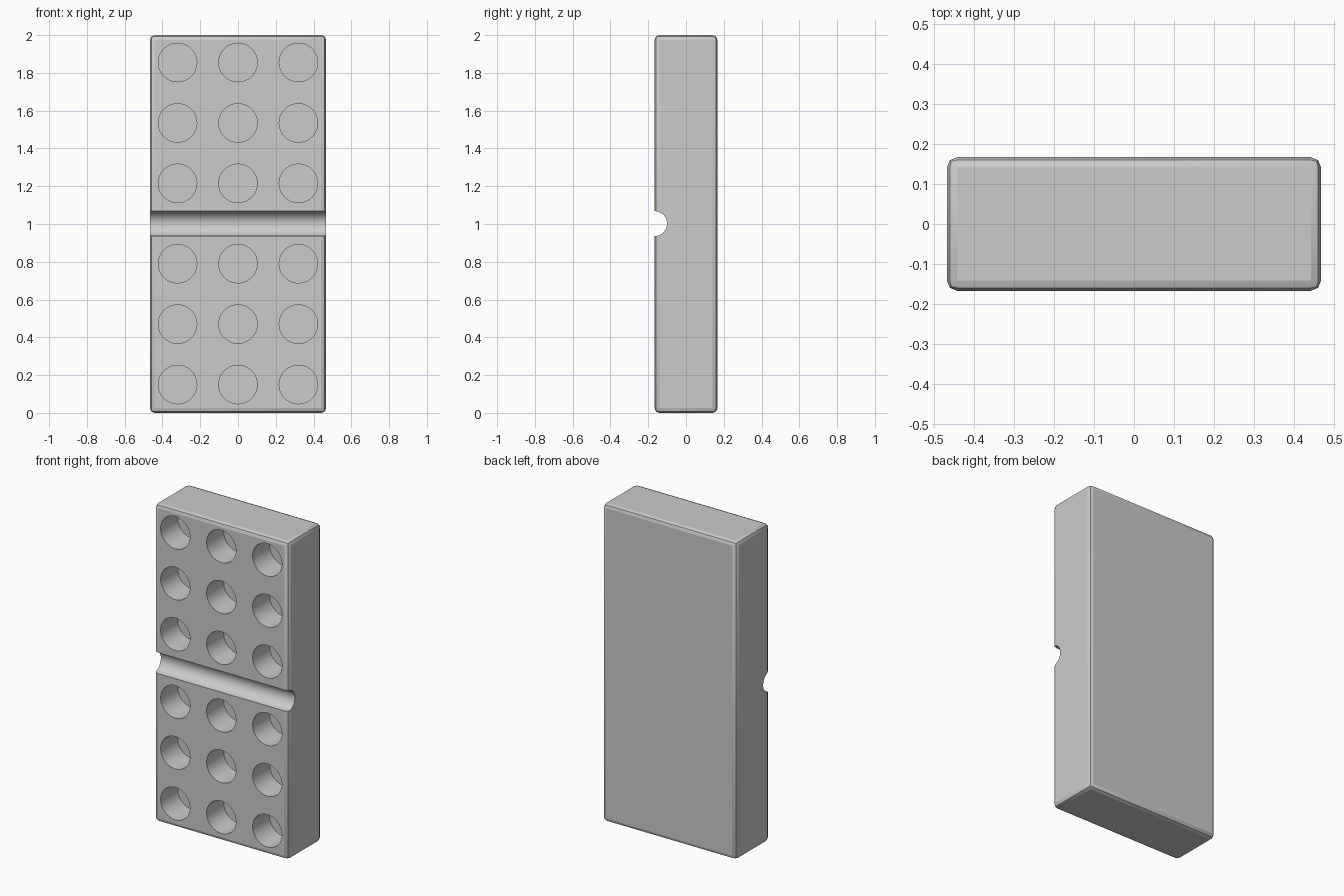
import bpy
from math import radians, pi

cube = bpy.data.objects.get("Cube")
if cube:
    bpy.data.objects.remove(cube, do_unlink=True)

WIDTH, DEPTH, HEIGHT = 0.933, 0.333, 2.0
FRONT = -DEPTH / 2
HOLE_RADIUS, HOLE_DEPTH = 0.102, 0.17
GROOVE_RADIUS = 0.066

grey = bpy.data.materials.new("plain grey")
grey.use_nodes = True
colour = (0.6, 0.6, 0.6, 1)
grey.diffuse_color = colour
grey.node_tree.nodes["Principled BSDF"].inputs["Base Color"].default_value = colour


def cutter(name, radius, length, location, rotation):
    """Hidden cylinder used to carve the tile."""
    bpy.ops.mesh.primitive_cylinder_add(vertices=48, radius=radius, depth=length,
                                        location=location, rotation=rotation)
    obj = bpy.context.object
    obj.name = name
    obj.data.materials.append(grey)
    return obj


def apply_modifier(obj, modifier):
    bpy.context.view_layer.objects.active = obj
    bpy.ops.object.modifier_apply(modifier=modifier.name)


# Tile body with rounded edges
bpy.ops.mesh.primitive_cube_add(size=1, location=(0, 0, HEIGHT / 2))
tile = bpy.context.object
tile.name = "domino_tile"
tile.scale = (WIDTH, DEPTH, HEIGHT)
bpy.ops.object.transform_apply(location=False, rotation=False, scale=True)
tile.data.materials.append(grey)
bevel = tile.modifiers.new("rounded edges", 'BEVEL')
bevel.width = 0.025
bevel.segments = 2
apply_modifier(tile, bevel)

# Dividing groove across the front, and two grids of round pips
cutters = [cutter("groove_cutter", GROOVE_RADIUS, WIDTH + 0.2,
                  (0, FRONT, HEIGHT / 2 + 0.002), (0, pi / 2, 0))]
for bottom_row in (0.15, 1.215):
    for row in range(3):
        for column in (-1, 0, 1):
            cutters.append(cutter("pip_cutter", HOLE_RADIUS, HOLE_DEPTH * 2,
                                  (column * 0.32, FRONT, bottom_row + row * 0.32),
                                  (pi / 2, 0, 0)))

# Carve, then discard the cutters
for obj in cutters:
    carve = tile.modifiers.new("carve", 'BOOLEAN')
    carve.operation = 'DIFFERENCE'
    carve.solver = 'EXACT'
    carve.object = obj
    apply_modifier(tile, carve)
    bpy.data.objects.remove(obj, do_unlink=True)

# Smooth curved walls, crisp edges elsewhere
bpy.ops.object.select_all(action='DESELECT')
tile.select_set(True)
bpy.context.view_layer.objects.active = tile
bpy.ops.object.shade_smooth_by_angle(angle=radians(20))
